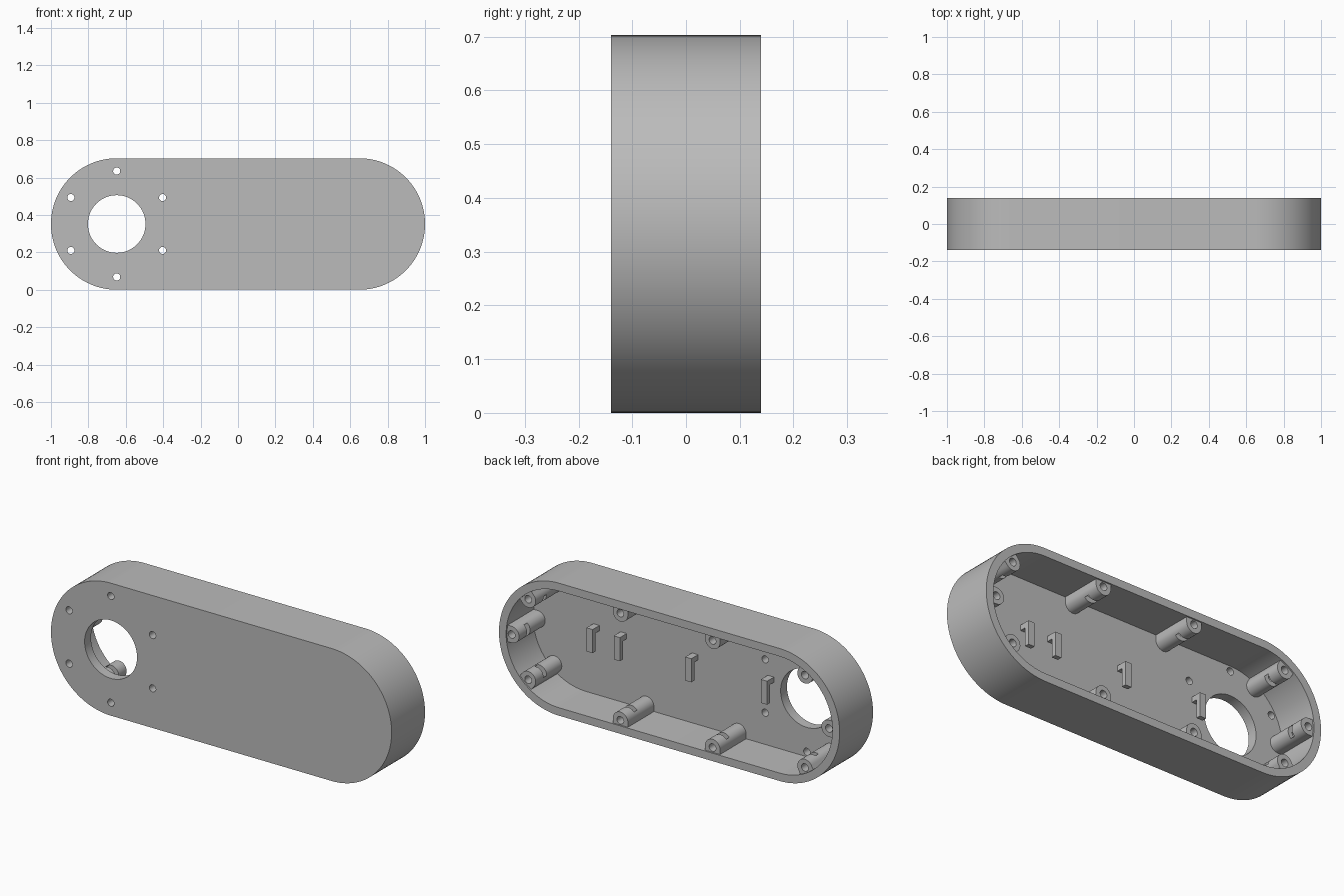
import bpy, bmesh, math
from mathutils import Vector

if "Cube" in bpy.data.objects:
    bpy.data.objects.remove(bpy.data.objects["Cube"])

R, CX, CZ, D = 0.3515, 0.6485, 0.3515, 0.14   # end radius, end centre, mid height, half depth
WALL, FLOOR, RING = 0.042, -0.087, 0.283      # wall thickness, floor level, screw circle

grey = bpy.data.materials.new("plain grey")
grey.diffuse_color = (0.5, 0.5, 0.5, 1)
grey.use_nodes = True
grey.node_tree.nodes["Principled BSDF"].inputs["Base Color"].default_value = grey.diffuse_color


def circle(x, z, r, n=32):
    return [(x + r * math.cos(2 * math.pi * i / n), z + r * math.sin(2 * math.pi * i / n)) for i in range(n)]


def stadium(r, n=48):
    pts = []
    for i in range(n + 1):
        a = -math.pi / 2 + math.pi * i / n
        pts.append((CX + r * math.cos(a), CZ + r * math.sin(a)))
    return pts + [(-x, 2 * CZ - z) for x, z in pts]


def rect(x0, x1, z0, z1):
    return [(x0, z0), (x1, z0), (x1, z1), (x0, z1)]


def prisms(name, items):
    """One object made of outlines in x, z, each extruded from y0 to y1."""
    bm = bmesh.new()
    for pts, y0, y1 in items:
        a = [bm.verts.new((x, y0, z)) for x, z in pts]
        b = [bm.verts.new((x, y1, z)) for x, z in pts]
        bm.faces.new(a)
        bm.faces.new(b[::-1])
        for i in range(len(pts)):
            j = (i + 1) % len(pts)
            bm.faces.new((a[j], a[i], b[i], b[j]))
    bmesh.ops.recalc_face_normals(bm, faces=bm.faces)
    me = bpy.data.meshes.new(name)
    bm.to_mesh(me)
    bm.free()
    me.materials.append(grey)
    ob = bpy.data.objects.new(name, me)
    bpy.context.collection.objects.link(ob)
    return ob


def cut(ob, items):
    """Subtract prisms from an object and bake the result."""
    tool = prisms("cutter", items)
    tool.hide_render = True
    mod = ob.modifiers.new("cut", 'BOOLEAN')
    mod.operation, mod.solver, mod.object = 'DIFFERENCE', 'EXACT', tool
    bpy.context.view_layer.update()
    me = bpy.data.meshes.new_from_object(ob.evaluated_get(bpy.context.evaluated_depsgraph_get()))
    ob.modifiers.clear()
    ob.data = me
    bpy.data.objects.remove(tool)


def smooth(ob):
    bpy.ops.object.select_all(action='DESELECT')
    ob.select_set(True)
    bpy.context.view_layer.objects.active = ob
    bpy.ops.object.shade_smooth_by_angle(angle=math.radians(30))


# Housing shell: open at the back, with a shaft hole and six screw holes in front
shell = prisms("housing_shell", [(stadium(R), -D, D)])
cut(shell, [(stadium(R - WALL), FLOOR, D + 0.1)])
holes = [(circle(-CX, CZ, 0.154, 64), -0.3, 0.0)]
for k in range(6):
    a = math.radians(30 + 60 * k)
    holes.append((circle(-CX + RING * math.cos(a), CZ + RING * math.sin(a), 0.019, 24), -0.3, 0.0))
cut(shell, holes)
smooth(shell)

# Screw bosses: position and outward direction of each
spots = []
for s in (1, -1):
    for x in (0.293, -0.248):
        spots.append((x, CZ + s * 0.284, Vector((0, s))))
for cx, degrees in ((CX, (49, 0, -49)), (-CX, (120, 180, 240))):
    for deg in degrees:
        d = Vector((math.cos(math.radians(deg)), math.sin(math.radians(deg))))
        spots.append((cx + RING * d.x, CZ + RING * d.y, d))

bosses, bores, slots = [], [], []
BR = 0.044
for x, z, d in spots:
    p, t = Vector((x, z)), Vector((-d.y, d.x))
    # round on the inner side, straight sides running into the wall
    u = [p + BR * (t * math.cos(a) - d * math.sin(a)) for a in (math.pi * i / 20 for i in range(21))]
    u += [p - t * BR + d * 0.045, p + t * BR + d * 0.045]
    bosses.append(([tuple(v) for v in u], FLOOR - 0.01, D - 0.008))
    bores.append((circle(x, z, 0.02, 24), -0.04, D + 0.05))
    q = [p + t * (w * 0.034) + d * h for w, h in ((-1, -0.08), (1, -0.08), (1, 0.022), (-1, 0.022))]
    slots.append(([tuple(v) for v in q], 0.04, 0.066))
boss = prisms("screw_bosses", bosses)
cut(boss, bores)
cut(boss, slots)   # nut slots
smooth(boss)

# Cable hooks standing on the floor: a stem at the top and an arm hanging down
for i, x in enumerate((0.587, 0.427, 0.008, -0.437)):
    hook = prisms("cable_hook_%d" % (i + 1), [(rect(x - 0.018, x + 0.018, 0.385, 0.413), FLOOR - 0.01, -0.055),
                                              (rect(x - 0.018, x + 0.018, 0.288, 0.413), -0.055, -0.03)])
